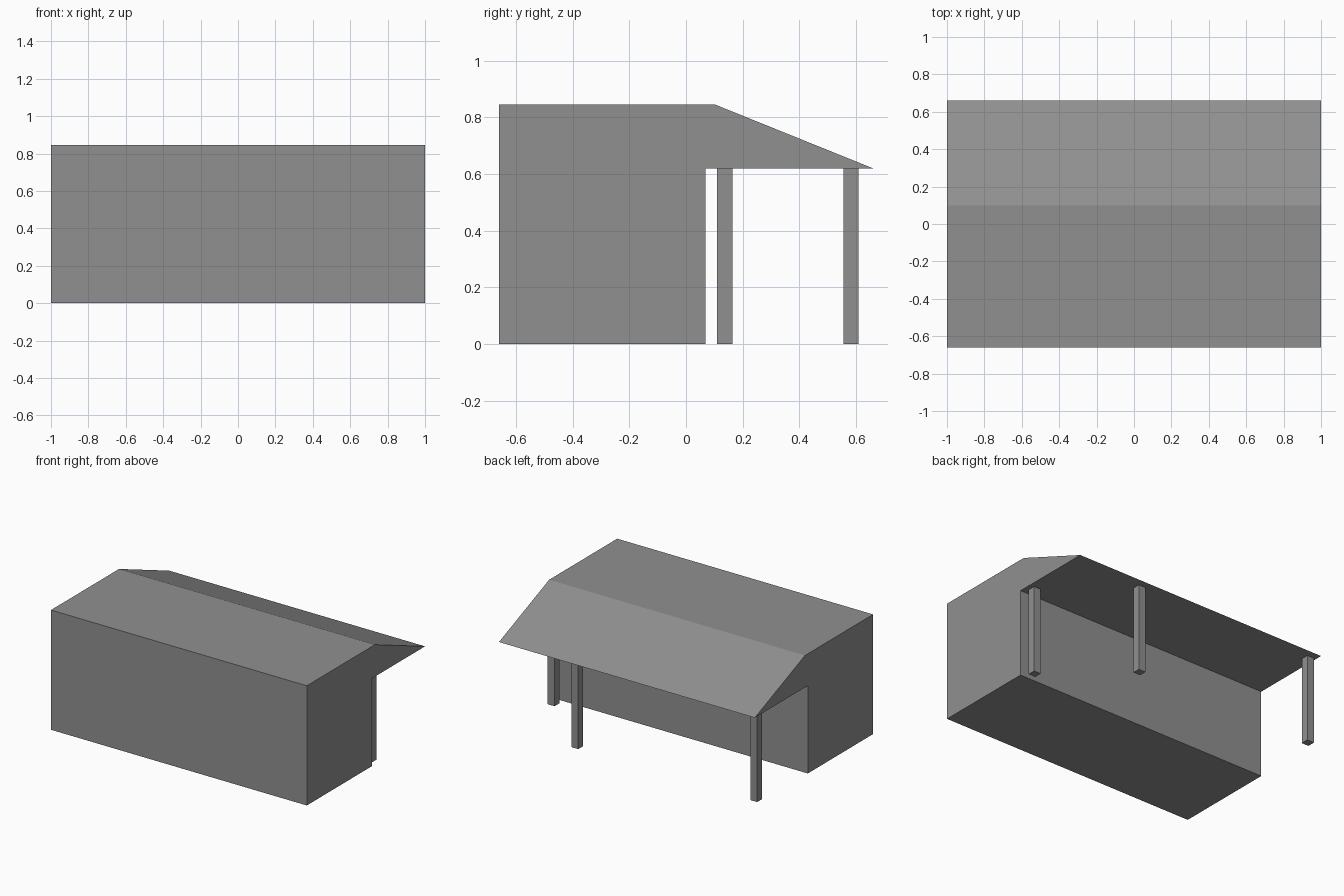
import bpy, bmesh
from mathutils import Matrix, Vector

if "Cube" in bpy.data.objects:
    bpy.data.objects.remove(bpy.data.objects["Cube"])

dark = bpy.data.materials.new("dark_grey")
dark.diffuse_color = (0.28, 0.28, 0.28, 1)
dark.use_nodes = True
dark.node_tree.nodes["Principled BSDF"].inputs["Base Color"].default_value = dark.diffuse_color

def finish(bm, name):
    bmesh.ops.recalc_face_normals(bm, faces=bm.faces[:])
    mesh = bpy.data.meshes.new(name)
    bm.to_mesh(mesh)
    bm.free()
    mesh.materials.append(dark)
    obj = bpy.data.objects.new(name, mesh)
    bpy.context.collection.objects.link(obj)
    return obj

def prism(name, profile, x0, x1):
    """Extrude a (y, z) side profile along x."""
    bm = bmesh.new()
    face = bm.faces.new([bm.verts.new((x0, y, z)) for y, z in profile])
    ext = bmesh.ops.extrude_face_region(bm, geom=[face])["geom"]
    verts = [g for g in ext if isinstance(g, bmesh.types.BMVert)]
    bmesh.ops.translate(bm, verts=verts, vec=(x1 - x0, 0, 0))
    # the start cap must survive the extrusion so the solid stays closed
    bmesh.ops.holes_fill(bm, edges=[e for e in bm.edges if e.is_boundary])
    return finish(bm, name)

def box(name, center, size):
    bm = bmesh.new()
    mat = Matrix.Translation(center) @ Matrix.Diagonal(Vector((*size, 1)))
    bmesh.ops.create_cube(bm, size=1, matrix=mat)
    return finish(bm, name)

# House body with the overhanging sloped porch roof
EAVE, TOP = 0.62, 0.846
prism("house_body",
      [(-0.66, 0), (0.068, 0), (0.068, EAVE), (0.66, EAVE), (0.1, TOP), (-0.66, TOP)],
      -1, 1)

# Porch posts: one near the wall, two along the eave
posts = {"inner_post": (0.94, 0.137), "middle_post": (0.443, 0.582), "corner_post": (-0.956, 0.582)}
for name, (x, y) in posts.items():
    box(name, (x, y, EAVE / 2), (0.054, 0.054, EAVE))
